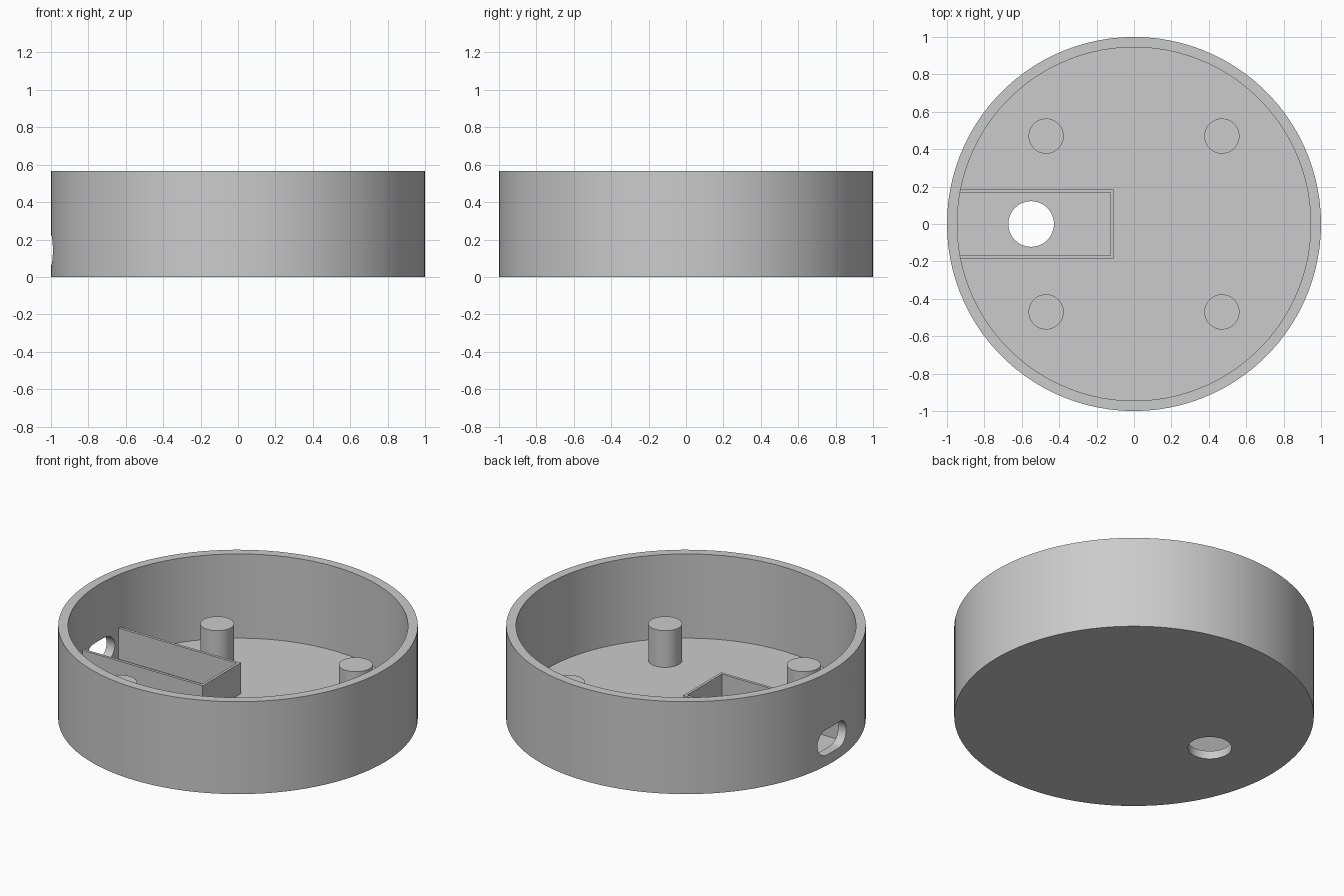
import bpy, bmesh
from math import sin, cos, pi

if "Cube" in bpy.data.objects:
    bpy.data.objects.remove(bpy.data.objects["Cube"])

HEIGHT, FLOOR = 0.567, 0.05
OUTER, INNER = 1.0, 0.945
SEGMENTS = 100

grey = bpy.data.materials.new("plain grey")
grey.use_nodes = True
grey.diffuse_color = (0.6, 0.6, 0.6, 1)
grey.node_tree.nodes["Principled BSDF"].inputs["Base Color"].default_value = (0.6, 0.6, 0.6, 1)


def finish(name, bm):
    bmesh.ops.recalc_face_normals(bm, faces=bm.faces)
    mesh = bpy.data.meshes.new(name)
    bm.to_mesh(mesh)
    bm.free()
    mesh.materials.append(grey)
    obj = bpy.data.objects.new(name, mesh)
    bpy.context.collection.objects.link(obj)
    return obj


def prism(name, points, offset):
    """Extrude a closed outline along an offset vector."""
    bm = bmesh.new()
    face = bm.faces.new([bm.verts.new(p) for p in points])
    extruded = bmesh.ops.extrude_face_region(bm, geom=[face], use_keep_orig=True)
    moved = [v for v in extruded["geom"] if isinstance(v, bmesh.types.BMVert)]
    bmesh.ops.translate(bm, verts=moved, vec=offset)
    return finish(name, bm)


def circle(x, y, z, radius, count):
    turn = 2 * pi / count
    return [(x + radius * cos(i * turn), y + radius * sin(i * turn), z) for i in range(count)]


def smooth(obj):
    bpy.ops.object.select_all(action="DESELECT")
    obj.select_set(True)
    bpy.context.view_layer.objects.active = obj
    bpy.ops.object.shade_smooth_by_angle(angle=pi / 6)


def cut(obj, cutter):
    cutter.hide_render = True
    mod = obj.modifiers.new("cut", "BOOLEAN")
    mod.operation = "DIFFERENCE"
    mod.solver = "EXACT"
    mod.object = cutter
    bpy.context.view_layer.objects.active = obj
    bpy.ops.object.modifier_apply(modifier=mod.name)
    bpy.data.objects.remove(cutter)


# Round open-topped housing
housing = prism("housing", circle(0, 0, 0, OUTER, SEGMENTS), (0, 0, HEIGHT))
cut(housing, prism("cavity_cutter", circle(0, 0, FLOOR, INNER, SEGMENTS), (0, 0, 1)))

# Round hole through the floor
cut(housing, prism("floor_hole_cutter", circle(-0.55, 0, -0.1, 0.122, 64), (0, 0, 0.3)))

# Rounded slot through the side wall
slot_radius, slot_reach, steps = 0.079, 0.061, 24
slot = []
for side in (1, -1):
    for i in range(steps + 1):
        a = -pi / 2 + pi * i / steps
        slot.append((-1.1, side * (slot_reach + slot_radius * cos(a)),
                     0.143 + side * slot_radius * sin(a)))
cut(housing, prism("slot_cutter", slot, (0.3, 0, 0)))

# Thin three-sided compartment wall around the floor hole
wall_end, out_x, in_x, out_y, in_y = -0.95, -0.11, -0.126, 0.185, 0.168
outline = [(wall_end, out_y), (out_x, out_y), (out_x, -out_y), (wall_end, -out_y),
           (wall_end, -in_y), (in_x, -in_y), (in_x, in_y), (wall_end, in_y)]
prism("compartment_wall", [(x, y, FLOOR - 0.01) for x, y in outline], (0, 0, 0.2))

# Four support posts
for x, x_name in ((-0.47, "right"), (0.47, "left")):
    for y, y_name in ((-0.47, "front"), (0.47, "back")):
        post = prism(f"{y_name}_{x_name}_post", circle(x, y, FLOOR - 0.01, 0.094, 64), (0, 0, 0.235))
        smooth(post)

smooth(housing)
